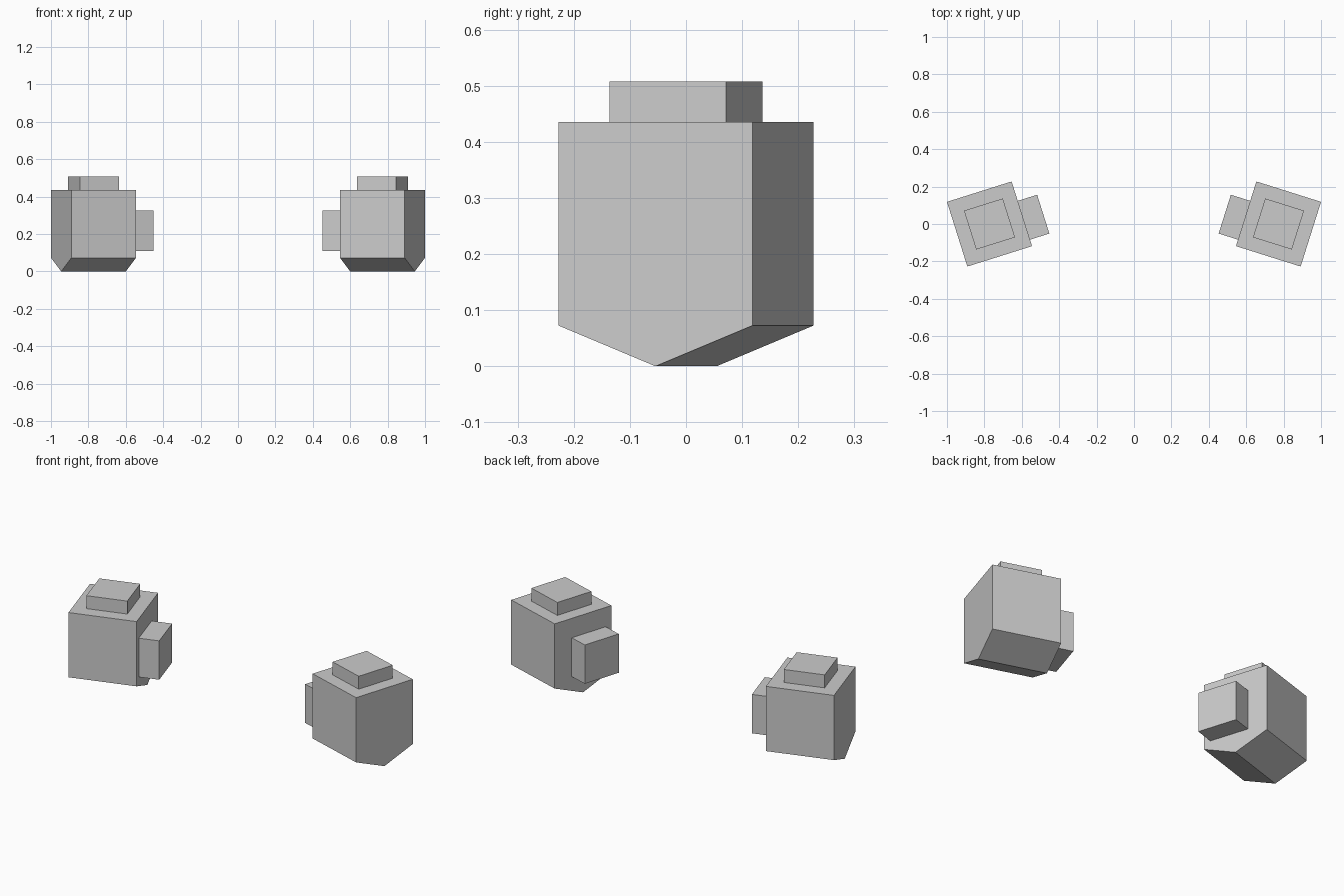
import bpy, bmesh, math
from mathutils import Matrix

if "Cube" in bpy.data.objects:
    bpy.data.objects.remove(bpy.data.objects["Cube"])

U = 0.0725            # module size
CENTRE_X = 0.7726
TURN = math.radians(-17.5)

grey = bpy.data.materials.new("light_grey")
grey.diffuse_color = (0.6, 0.6, 0.6, 1)
grey.use_nodes = True
grey.node_tree.nodes["Principled BSDF"].inputs["Base Color"].default_value = grey.diffuse_color


def box(bm, lo, hi):
    """Axis-aligned box between two corners, in modules."""
    size = [h - l for l, h in zip(lo, hi)]
    mid = [(h + l) / 2 for l, h in zip(lo, hi)]
    mat = Matrix.Translation(mid) @ Matrix.Diagonal((*size, 1))
    bmesh.ops.create_cube(bm, size=1, matrix=mat)


def finish(bm, name, side):
    """Scale, turn and place a part; mirror it for the left side."""
    place = (Matrix.Diagonal((side, 1, 1, 1)) @ Matrix.Translation((CENTRE_X, 0, 0))
             @ Matrix.Rotation(TURN, 4, 'Z') @ Matrix.Scale(U, 4))
    bm.transform(place)
    bmesh.ops.recalc_face_normals(bm, faces=bm.faces)
    mesh = bpy.data.meshes.new(name)
    bm.to_mesh(mesh)
    bm.free()
    mesh.materials.append(grey)
    bpy.context.collection.objects.link(bpy.data.objects.new(name, mesh))


for side, label in ((1, "right"), (-1, "left")):
    # Body: five-sided profile with a ridge underneath, extruded along x
    bm = bmesh.new()
    profile = [(-2.5, 6), (-2.5, 1), (0, 0), (2.5, 1), (2.5, 6)]
    face = bm.faces.new([bm.verts.new((-2.5, y, z)) for y, z in profile])
    ext = bmesh.ops.extrude_face_region(bm, geom=[face])
    bmesh.ops.translate(bm, vec=(5, 0, 0),
                        verts=[g for g in ext["geom"] if isinstance(g, bmesh.types.BMVert)])
    finish(bm, label + "_body", side)

    # Raised cap on top
    bm = bmesh.new()
    box(bm, (-1.5, -1.5, 6), (1.5, 1.5, 7))
    finish(bm, label + "_cap", side)

    # Block on the inner side
    bm = bmesh.new()
    box(bm, (-4, -2, 1.5), (-2.5, 1, 4.5))
    finish(bm, label + "_inner_block", side)
